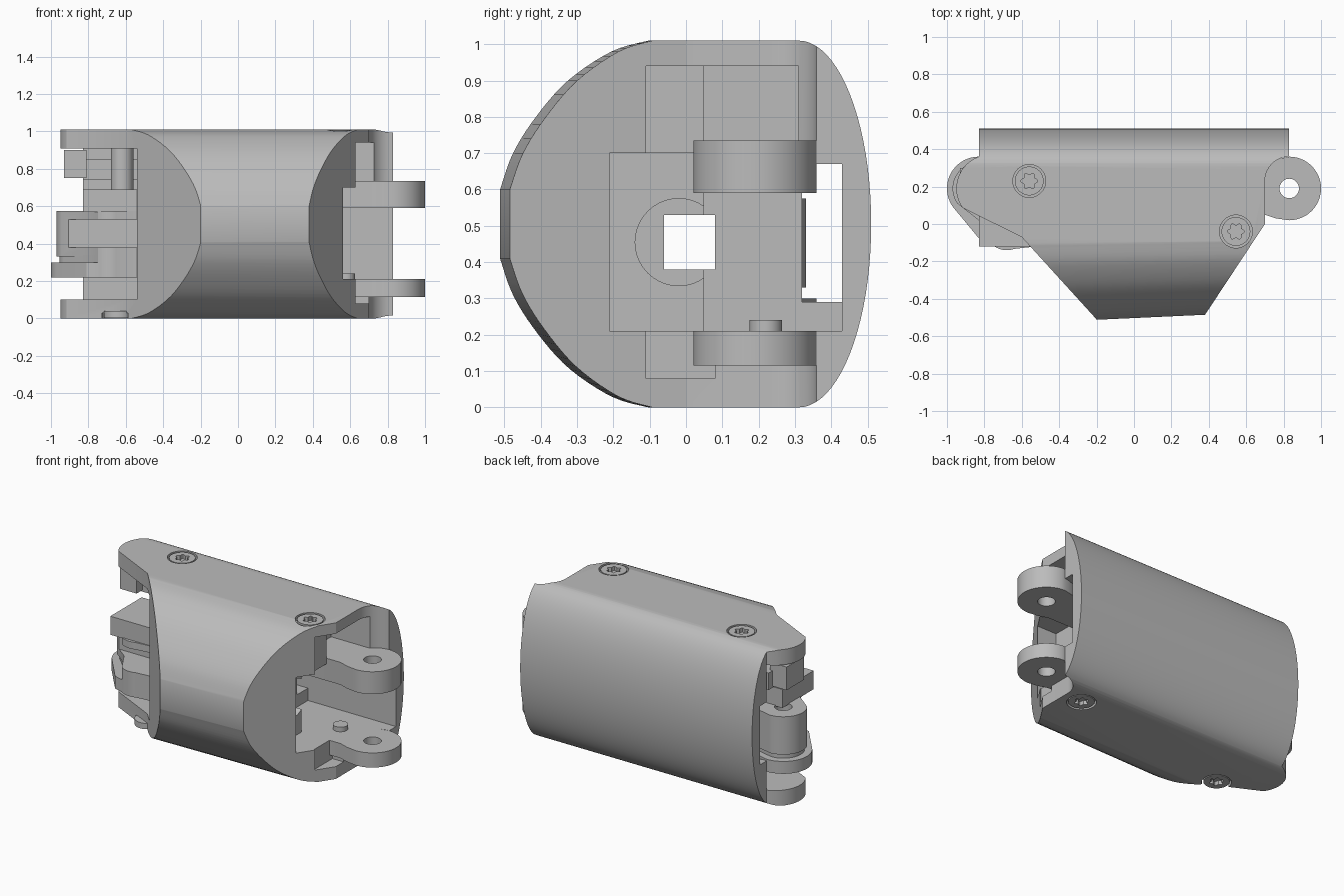
import bpy, bmesh, math
from mathutils import Vector

cube = bpy.data.objects.get("Cube")
if cube:
    bpy.data.objects.remove(cube, do_unlink=True)

grey = bpy.data.materials.new("plain_grey")
grey.use_nodes = True
grey.diffuse_color = (0.5, 0.5, 0.5, 1)
grey.node_tree.nodes["Principled BSDF"].inputs["Base Color"].default_value = (0.5, 0.5, 0.5, 1)


def loft(name, first, last):
    """Closed solid between two matching rings of 3D points."""
    bm = bmesh.new()
    a = [bm.verts.new(p) for p in first]
    b = [bm.verts.new(p) for p in last]
    n = len(a)
    bm.faces.new(a[::-1])
    bm.faces.new(b)
    for i in range(n):
        bm.faces.new((a[i], a[(i + 1) % n], b[(i + 1) % n], b[i]))
    bmesh.ops.recalc_face_normals(bm, faces=bm.faces)
    mesh = bpy.data.meshes.new(name)
    bm.to_mesh(mesh)
    bm.free()
    ob = bpy.data.objects.new(name, mesh)
    bpy.context.collection.objects.link(ob)
    mesh.materials.append(grey)
    return ob


def prism(name, outline, z0, z1):
    return loft(name, [(x, y, z0) for x, y in outline], [(x, y, z1) for x, y in outline])


def box(name, x, y, z):
    return prism(name, [(x[0], y[0]), (x[1], y[0]), (x[1], y[1]), (x[0], y[1])], *z)


def arc(cx, cy, r, start, end, n=16):
    angles = [math.radians(start + (end - start) * i / n) for i in range(n + 1)]
    return [(cx + r * math.cos(t), cy + r * math.sin(t)) for t in angles]


def disc(name, cx, cy, r, z0, z1, n=40):
    return prism(name, arc(cx, cy, r, 0, 360, n)[:-1], z0, z1)


def bore(name, y, z, r, x0, x1):
    ring = arc(y, z, r, 0, 360, 40)[:-1]
    return loft(name, [(x0, *p) for p in ring], [(x1, *p) for p in ring])


def combine(ob, tools, operation="DIFFERENCE"):
    """Apply each boolean, then drop the tool."""
    for tool in tools:
        mod = ob.modifiers.new("cut", "BOOLEAN")
        mod.operation = operation
        mod.solver = "EXACT"
        mod.object = tool
        with bpy.context.temp_override(object=ob, active_object=ob):
            bpy.ops.object.modifier_apply(modifier=mod.name)
        bpy.data.objects.remove(tool, do_unlink=True)
    return ob


# Shell: rounded section, tapering slightly at the front
def smooth_curve(points, steps=5):
    pts = [Vector(p) for p in points]
    out = []
    for i in range(len(pts) - 1):
        p0, p1, p2 = pts[max(i - 1, 0)], pts[i], pts[i + 1]
        p3 = pts[min(i + 2, len(pts) - 1)]
        for s in range(steps):
            t = s / steps
            out.append(tuple(0.5 * (2 * p1 + (p2 - p0) * t + (2 * p0 - 5 * p1 + 4 * p2 - p3) * t * t
                                    + (3 * p1 - p0 - 3 * p2 + p3) * t ** 3)))
    return out + [tuple(pts[-1])]


MID = 0.505
brow = smooth_curve([(-0.1, 1.01), (-0.2, 0.98), (-0.32, 0.9), (-0.41, 0.8), (-0.475, 0.7), (-0.512, 0.6)])
back = [(0.31 + 0.2 * math.cos(t), MID + MID * math.sin(t))
        for t in [math.radians(-90 + 180 * i / 40) for i in range(41)]]
section = back + brow + [(y, 2 * MID - z) for y, z in brow[::-1]]


def section_at(x):
    return [(x, y if y > 0 else y * (1 - 0.09 * (x + 0.2)), z) for y, z in section]


body = loft("shell_body", section_at(-1), section_at(0.85))

# Plan outline with end ears and a rounded notch at the fork end
plan = [(-0.83, 0.6), (-0.83, 0.36)] + arc(-0.77, 0.19, 0.18, 110, 215)
plan += [(-0.6, -0.07), (-0.2, -0.51), (-0.195, -0.6), (0.31, -0.6), (0.38, -0.485), (0.70, 0.0)]
plan += arc(0.83, 0.23, 0.13, 180, 90) + [(0.83, 0.6)]
combine(body, [prism("plan_cutter", plan, -0.1, 1.2)], "INTERSECT")

# Pockets, cable window and bore
combine(body, [
    box("front_pocket", (0.42, 1), (-0.21, 0.06), (0.21, 0.70)),
    box("deep_pocket", (0.2, 1), (0.05, 0.43), (0.21, 0.67)),
    box("upper_pocket", (0.45, 1), (0.05, 0.31), (0.66, 0.94)),
    box("upper_step", (0.6, 1), (-0.11, 0.06), (0.69, 0.94)),
    box("lower_step", (0.62, 1), (-0.11, 0.08), (0.08, 0.22)),
    box("ear_pocket", (-1.1, -0.54), (-0.3, 0.36), (0.1, 0.91)),
    box("cable_window", (-1.2, 1), (0.32, 0.43), (0.29, 0.67)),
    bore("bore_mouth", -0.02, 0.455, 0.12, 0.3, 0.6),
    box("bore_channel", (-0.7, 0.6), (-0.06, 0.08), (0.38, 0.53)),
])


# Screws with six-lobed sockets, set in shallow seats
def screw(name, x, y, face, inward):
    def span(a, b):
        return sorted((face + inward * a, face + inward * b))
    combine(body, [disc(name + "_seat", x, y, 0.088, *span(-0.02, 0.03))])
    head = disc(name, x, y, 0.077, *span(0.003, 0.04))
    lobes = []
    for i in range(48):
        t = math.tau * i / 48
        r = 0.038 + 0.007 * math.cos(6 * t)
        lobes.append((x + r * math.cos(t), y + r * math.sin(t)))
    return combine(head, [prism(name + "_socket", lobes, *span(-0.02, 0.03))])


parts = [body,
         screw("top_screw_right", -0.56, 0.23, 1.01, -1),
         screw("top_screw_left", 0.545, -0.04, 1.01, -1),
         screw("bottom_screw_left", 0.57, 0.2, 0, 1),
         screw("bottom_screw_right", -0.64, -0.01, 0, 1),
         disc("screw_tip", 0.58, 0.22, 0.045, 0.18, 0.24)]

# Fork lugs on the left end
for name, z0, z1, root in (("lower_fork_lug", 0.115, 0.21, 0.6), ("upper_fork_lug", 0.59, 0.735, 0.42)):
    outline = arc(0.83, 0.19, 0.17, -90, 90, 24)
    outline += [(0.76, 0.345), (0.70, 0.31), (root, 0.31), (root, 0.05), (0.70, 0.05), (0.76, 0.03)]
    parts.append(combine(prism(name, outline, z0, z1), [disc("pin_hole", 0.83, 0.19, 0.052, z0 - 0.1, z1 + 0.1)]))

# Hinge knuckle on the right end
knuckle_specs = (("lower_knuckle", 0.17, 0.22, 0.30), ("knuckle_neck", 0.125, 0.29, 0.34),
                 ("upper_knuckle", 0.14, 0.33, 0.575))
for name, r, z0, z1 in knuckle_specs:
    outline = arc(-0.83, 0.19, r, 90, 215, 24)
    if name == "lower_knuckle":
        outline += [(-0.81, -0.1)]
    else:
        outline += [(-0.83, 0.02)]
    outline += arc(-0.68, -0.02, 0.12, 235, 290, 8) + [(-0.52, -0.12), (-0.52, 0.19 + r - 0.04), (-0.7, 0.19 + r - 0.03)]
    parts.append(combine(prism(name, outline, z0, z1), [
        disc("pin_hole", -0.83, 0.19, 0.052, z0 - 0.1, z1 + 0.1),
        box("cable_slot", (-1.2, -0.4), (-0.3, 0.08), (0.38, 0.53)),
    ]))

# Guide blocks above the knuckle
parts += [box("guide_shelf", (-0.83, -0.52), (-0.12, 0.2), (0.57, 0.69)),
          box("stop_arm", (-0.83, -0.52), (0.18, 0.34), (0.74, 0.85)),
          box("stop_block", (-0.93, -0.81), (0.12, 0.3), (0.75, 0.90)),
          disc("guide_post", -0.62, 0.1, 0.06, 0.68, 0.92)]

# Smooth curves, crisp edges
bpy.ops.object.select_all(action="DESELECT")
for ob in parts:
    ob.select_set(True)
bpy.context.view_layer.objects.active = body
bpy.ops.object.shade_smooth_by_angle(angle=math.radians(25))
